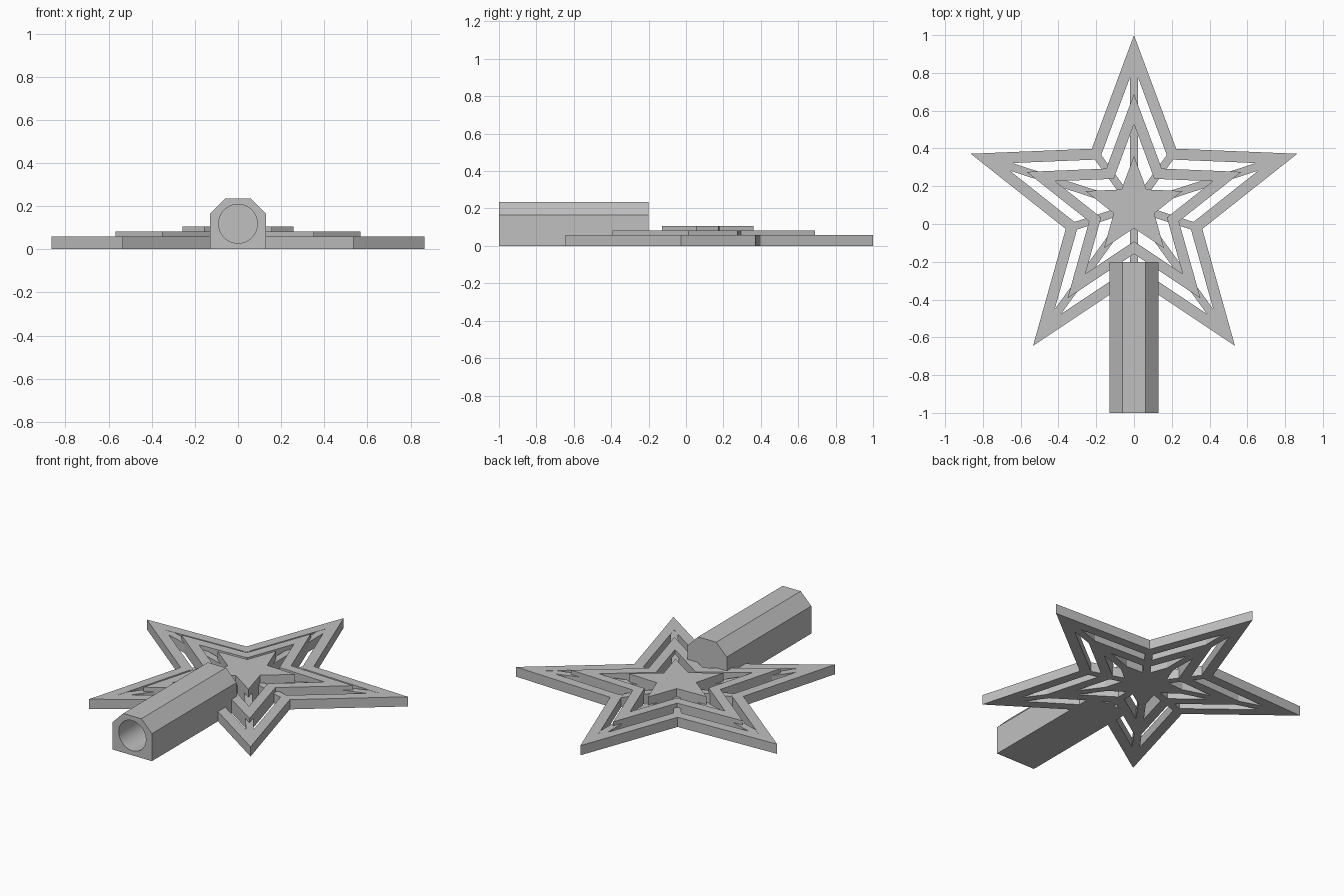
import bpy, bmesh
from math import sin, cos, pi
from mathutils import Matrix, Vector

cube = bpy.data.objects.get("Cube")
if cube:
    bpy.data.objects.remove(cube, do_unlink=True)

grey = bpy.data.materials.new("plain grey")
grey.use_nodes = True
colour = (0.53, 0.53, 0.53, 1)
grey.diffuse_color = colour
grey.node_tree.nodes["Principled BSDF"].inputs["Base Color"].default_value = colour

CENTRE_Y = 0.091
VALLEY = 0.418      # valley radius relative to tip radius


def finish(name, bm):
    bmesh.ops.recalc_face_normals(bm, faces=bm.faces)
    mesh = bpy.data.meshes.new(name)
    bm.to_mesh(mesh)
    bm.free()
    mesh.materials.append(grey)
    ob = bpy.data.objects.new(name, mesh)
    bpy.context.collection.objects.link(ob)
    return ob


def star_loop(bm, radius):
    verts = []
    for i in range(10):
        r = radius * (VALLEY if i % 2 else 1)
        a = i * pi / 5
        verts.append(bm.verts.new((r * sin(a), CENTRE_Y + r * cos(a), 0)))
    return verts


def extrude_all(bm, vector):
    result = bmesh.ops.extrude_face_region(bm, geom=bm.faces[:])
    moved = [g for g in result["geom"] if isinstance(g, bmesh.types.BMVert)]
    bmesh.ops.translate(bm, verts=moved, vec=vector)


def star(name, radius, height, hole=None):
    bm = bmesh.new()
    outer = star_loop(bm, radius)
    if hole:
        inner = star_loop(bm, hole)
        for i in range(10):
            j = (i + 1) % 10
            bm.faces.new((outer[i], inner[i], inner[j], outer[j]))
    else:
        bm.faces.new(outer)
    extrude_all(bm, Vector((0, 0, height)))
    return finish(name, bm)


# Three nested stars, stepping up towards the middle
star("outer_star_ring", 0.909, 0.058, 0.742)
star("middle_star_ring", 0.598, 0.082, 0.438)
star("centre_star", 0.27, 0.105)

# Flat spokes running from each tip to the opposite valley
for i in range(5):
    bm = bmesh.new()
    near, far, height = -0.345, 0.8, 0.057
    bmesh.ops.create_cube(bm, size=1)
    bmesh.ops.scale(bm, verts=bm.verts, vec=(0.042, far - near, height))
    bmesh.ops.translate(bm, verts=bm.verts, vec=(0, (far + near) / 2, height / 2))
    bmesh.ops.rotate(bm, verts=bm.verts, cent=(0, 0, 0),
                     matrix=Matrix.Rotation(i * 2 * pi / 5, 3, "Z"))
    bmesh.ops.translate(bm, verts=bm.verts, vec=(0, CENTRE_Y, 0))
    finish("spoke_%d" % (i + 1), bm)

# Holder with chamfered top
bm = bmesh.new()
half = [(0.13, 0), (0.13, 0.165), (0.06, 0.235)]
profile = half + [(-x, z) for x, z in reversed(half)]
bm.faces.new([bm.verts.new((x, -1, z)) for x, z in profile])
extrude_all(bm, Vector((0, 0.8, 0)))
holder = finish("holder", bm)

# Blind round socket in the front of the holder
bm = bmesh.new()
bmesh.ops.create_cone(bm, cap_ends=True, segments=64, radius1=0.09, radius2=0.09, depth=0.7)
bmesh.ops.rotate(bm, verts=bm.verts, cent=(0, 0, 0), matrix=Matrix.Rotation(pi / 2, 3, "X"))
bmesh.ops.translate(bm, verts=bm.verts, vec=(0, -0.71, 0.118))
cutter = finish("socket_cutter", bm)
cutter.hide_render = True

cut = holder.modifiers.new("socket", "BOOLEAN")
cut.operation = "DIFFERENCE"
cut.solver = "EXACT"
cut.object = cutter
bpy.ops.object.select_all(action="DESELECT")
bpy.context.view_layer.objects.active = holder
holder.select_set(True)
bpy.ops.object.modifier_apply(modifier=cut.name)
bpy.data.objects.remove(cutter, do_unlink=True)
bpy.ops.object.shade_smooth_by_angle(angle=pi / 6)
